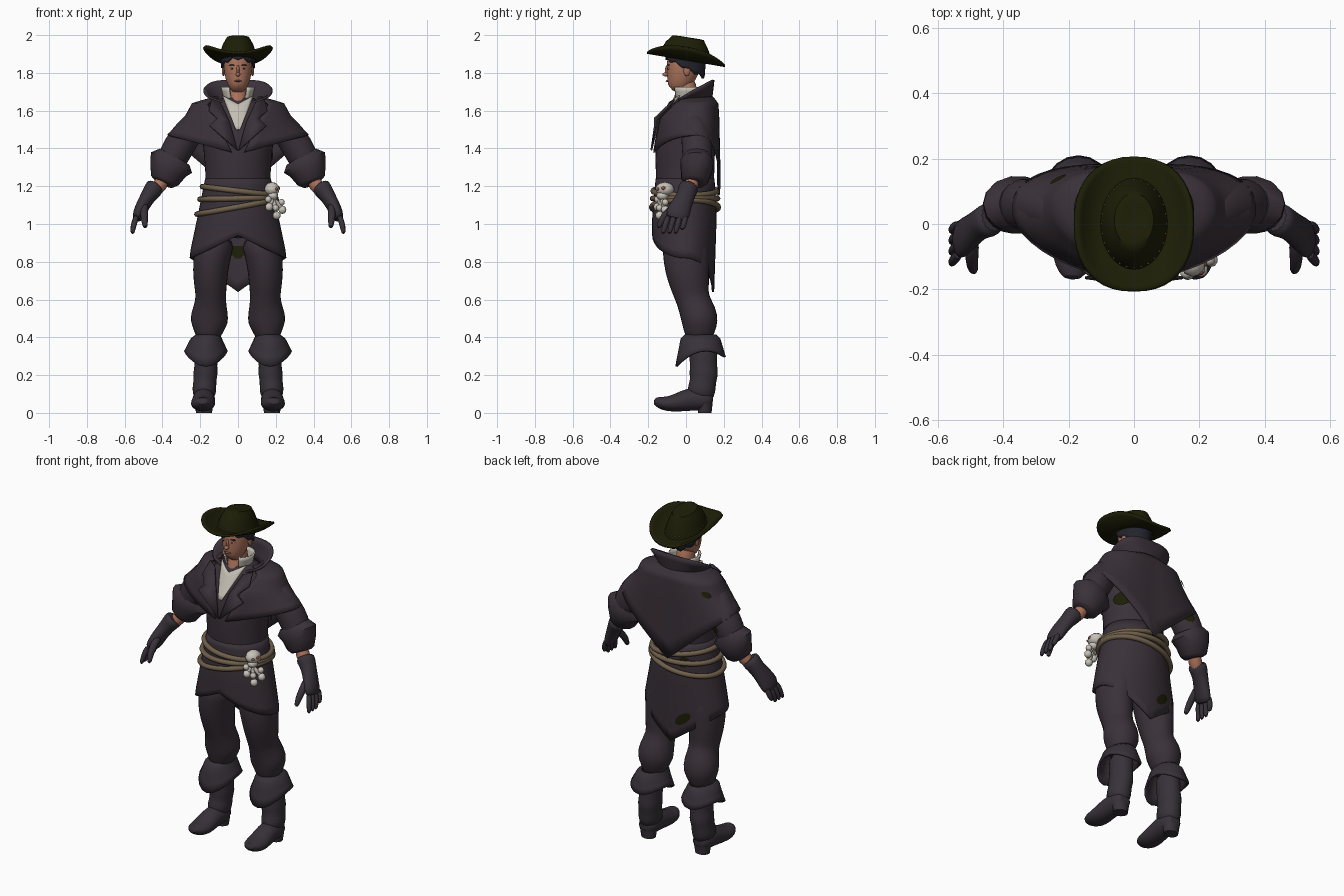
import bpy, bmesh
from math import sin, cos, pi, radians, copysign
from mathutils import Vector, Matrix

cube = bpy.data.objects.get("Cube")
if cube:
    bpy.data.objects.remove(cube, do_unlink=True)


def material(name, *rgb):
    m = bpy.data.materials.new(name)
    m.use_nodes = True
    colour = (*rgb, 1)
    m.diffuse_color = colour
    m.node_tree.nodes["Principled BSDF"].inputs["Base Color"].default_value = colour
    return m


COAT = material("dark plum cloth", .042, .031, .041)
LEATHER = material("dark leather", .039, .031, .041)
OLIVE = material("dark olive felt", .012, .013, .002)
SKIN = material("tanned skin", .41, .17, .105)
LIPS = material("lip brown", .27, .09, .06)
SHIRT = material("off white linen", .55, .52, .45)
ROPE = material("rope brown", .16, .115, .07)
BONE = material("pale bone", .58, .54, .48)
HAIR = material("blue black hair", .017, .017, .026)


def finish(name, bm, mat, mirror=False, thick=0, subdivide=0):
    """Turn a bmesh into a smooth object with the usual modifiers."""
    bmesh.ops.remove_doubles(bm, verts=bm.verts, dist=.00005)
    bmesh.ops.recalc_face_normals(bm, faces=bm.faces)
    mesh = bpy.data.meshes.new(name)
    bm.to_mesh(mesh)
    bm.free()
    mesh.materials.append(mat)
    mesh.polygons.foreach_set("use_smooth", [True] * len(mesh.polygons))
    mesh.set_sharp_from_angle(angle=radians(50))
    ob = bpy.data.objects.new(name, mesh)
    bpy.context.collection.objects.link(ob)
    if mirror:
        ob.modifiers.new("mirror", "MIRROR").use_mirror_merge = False
    if thick:
        solid = ob.modifiers.new("thickness", "SOLIDIFY")
        solid.thickness, solid.offset = thick, 0
    if subdivide:
        ob.modifiers.new("smooth", "SUBSURF").levels = subdivide
        ob.modifiers["smooth"].render_levels = subdivide
    return ob


def surf(name, fn, nu, nv, mat, **options):
    """Sheet from a function of u and v, both running 0 to 1."""
    bm = bmesh.new()
    grid = [[bm.verts.new(fn(i / nu, j / nv)) for i in range(nu + 1)] for j in range(nv + 1)]
    for low, high in zip(grid, grid[1:]):
        for i in range(nu):
            bm.faces.new((low[i], low[i + 1], high[i + 1], high[i]))
    return finish(name, bm, mat, **options)


def loft(name, rows, mat, sides=14, mirror=False, subdivide=1):
    """Capped tube through rows of x, y, z, width, depth."""
    bm = bmesh.new()
    points = [Vector(r[:3]) for r in rows]
    rings = []
    for i, row in enumerate(rows):
        tangent = (points[min(i + 1, len(rows) - 1)] - points[max(i - 1, 0)]).normalized()
        side = (Vector((1, 0, 0)) - tangent * tangent.x).normalized()
        other = tangent.cross(side)
        rings.append([bm.verts.new(points[i] + side * row[3] * cos(k * 2 * pi / sides)
                                   + other * row[4] * sin(k * 2 * pi / sides)) for k in range(sides)])
    for low, high in zip(rings, rings[1:]):
        for k in range(sides):
            n = (k + 1) % sides
            bm.faces.new((low[k], low[n], high[n], high[k]))
    bm.faces.new(rings[0])
    bm.faces.new(rings[-1])
    return finish(name, bm, mat, mirror=mirror, subdivide=subdivide)


def balls(name, items, mat, mirror=False, detail=10):
    """One mesh of ellipsoids given as (centre, radii)."""
    bm = bmesh.new()
    for centre, radii in items:
        place = Matrix.Translation(centre) @ Matrix.Diagonal((*radii, 1))
        bmesh.ops.create_uvsphere(bm, u_segments=detail, v_segments=detail // 2 + 1, radius=1, matrix=place)
    return finish(name, bm, mat, mirror=mirror)


def along(rows, t):
    """Blend evenly spaced rows at t from 0 to 1."""
    t = min(max(t, 0), 1) * (len(rows) - 1)
    i = min(int(t), len(rows) - 2)
    return [a + (b - a) * (t - i) for a, b in zip(rows[i], rows[i + 1])]


def turn(u, gap=0):
    """Angle for u, going round from the front, leaving a front gap."""
    return -pi / 2 + gap + u * (2 * pi - 2 * gap)


def patch(name, fn, cu, cv, du, dv, scale):
    """Worn round patch lying on a sheet."""
    def spot(u, v):
        x, y, z = fn(cu + du * v * cos(2 * pi * u), cv + dv * v * sin(2 * pi * u))
        return x * scale, y * scale, z
    surf(name, spot, 10, 3, OLIVE)


# Torso, legs and boots
loft("coat_body", [(0, 0, .92, .17, .12), (0, -.01, 1.05, .185, .145), (0, -.005, 1.15, .178, .15),
                   (0, -.005, 1.25, .172, .157), (0, -.005, 1.4, .185, .162), (0, 0, 1.5, .2, .152),
                   (0, .01, 1.58, .19, .12), (0, .03, 1.64, .12, .1), (0, .03, 1.68, .08, .08)], COAT, 20)
loft("trouser_legs", [(.11, 0, .95, .11, .13), (.135, 0, .85, .102, .128), (.147, .005, .75, .097, .12),
                      (.145, .025, .65, .086, .102), (.144, .035, .6, .08, .088), (.15, .065, .53, .1, .1),
                      (.152, .075, .48, .104, .1), (.157, .07, .43, .078, .083), (.16, .07, .37, .055, .065)],
     COAT, mirror=True)
loft("boot_shafts", [(.165, .085, .38, .06, .078), (.168, .092, .3, .065, .077), (.17, .092, .25, .06, .072),
                     (.172, .095, .21, .068, .08), (.175, .09, .17, .06, .07), (.178, .085, .13, .067, .076),
                     (.18, .07, .07, .06, .075)], LEATHER, mirror=True)
loft("boot_feet", [(.18, .145, .07, .035, .035), (.18, .11, .07, .06, .058), (.18, .04, .075, .06, .064),
                   (.183, -.02, .062, .063, .056), (.185, -.08, .047, .068, .043), (.187, -.13, .05, .058, .036),
                   (.19, -.172, .066, .026, .02)], LEATHER, mirror=True)
loft("boot_heels", [(.18, .1, 0, .042, .036), (.18, .1, .05, .05, .042)], LEATHER, mirror=True, subdivide=0)


def boot_cuff(u, v):
    a = turn(u)
    s = sin(a)
    rx, ry, cx, z = along([(.06, .08, .16, .41), (.078, .1, .168, .39), (.11, .128, .17, 0)], v)
    hem = .325 - .055 * s * s + .025 * s
    if v > .5:
        z = .39 + (hem - .39) * (v - .5) * 2
    return cx + rx * cos(a), .077 + ry * s, z


surf("boot_cuffs", boot_cuff, 20, 6, LEATHER, mirror=True, thick=.012)

# Coat skirt with a pointed tail
SKIRT = [(.168, .15), (.208, .168), (.25, .168)]


def skirt(u, v):
    a = turn(u)
    s, c = sin(a), cos(a)
    hem = .82 + (1 - abs(c)) * (.12 if s < 0 else -.18)
    z = 1.24 + (hem - 1.24) * v
    rx, ry = along(SKIRT, (1.24 - z) / .4)
    return rx * c, ry * s - .005 - .02 * v * max(s, 0), z


surf("coat_skirt", skirt, 36, 10, COAT, thick=.012)
patch("tail_patch", skirt, .55, .82, .03, .06, 1.05)
patch("waist_patch", skirt, .57, .2, .03, .06, 1.05)
patch("lining_patch", skirt, .5, .66, .03, .06, .95)

# Shoulder cape, collar and lapels
CAPE = [(1.67, .12, .1, .04), (1.635, .24, .135, .03), (1.56, .28, .163, .005), (1.47, .37, .172, 0)]


def cape(u, v):
    a = turn(u, radians(60 - 55 * v))
    s, c = sin(a), cos(a)
    z, rx, ry, cy = along(CAPE, v)
    drop = (1 - abs(c)) * (.32 if s > 0 else .1)
    z -= drop * max(0, v * 3 - 2)
    bulge = copysign(abs(s) ** (.8 if s > 0 else 1.1), s)
    return rx * c, cy + ry * bulge + .04 * v * abs(c), z


def collar(u, v):
    a = turn(u, radians(35))
    s, c = sin(a), cos(a)
    top = 1.71 + (.053 if s > 0 else .06) * s
    x = (.115 + .065 * v) * copysign(abs(c) ** (1 - .4 * v), c)
    return x, .03 + .015 * v + .1 * s, 1.64 + (top - 1.64) * v


surf("shoulder_cape", cape, 40, 12, COAT, thick=.012)
surf("coat_collar", collar, 32, 4, COAT, thick=.012)
patch("cape_patch", cape, .68, .58, .025, .08, 1.06)
bm = bmesh.new()
bm.faces.new([bm.verts.new(p) for p in (
    (.003, -.184, 1.39), (.15, -.165, 1.52), (.11, -.165, 1.56), (.155, -.115, 1.6),
    (.14, -.06, 1.66), (.095, -.085, 1.645), (.045, -.145, 1.54))])
finish("lapels", bm, COAT, mirror=True, thick=.009)


# Shirt front and open shirt collar
def shirt(u, v):
    x = (u * 2 - 1) * (.012 + .07 * v)
    z = 1.5 + .18 * v - .045 * v * (1 - abs(u * 2 - 1))
    return x, -.172 + .62 * (z - 1.5) + 4 * x * x, z


def shirt_collar(u, v):
    a = turn(u, radians(32))
    return (.07 + .018 * v) * cos(a), .01 + (.07 + .012 * v) * sin(a), 1.655 + .07 * v


surf("shirt_front", shirt, 8, 6, SHIRT, thick=.006)
surf("shirt_collar", shirt_collar, 20, 3, SHIRT, thick=.008)

# Arms, turned cuffs and gloves
loft("sleeves", [(.19, .03, 1.57, .07, .075), (.26, .05, 1.49, .08, .078), (.315, .06, 1.41, .087, .085),
                 (.355, .06, 1.33, .08, .08), (.39, .045, 1.25, .055, .055)], COAT, mirror=True)
loft("sleeve_cuffs", [(.335, .06, 1.355, .09, .075), (.352, .058, 1.325, .122, .09), (.37, .055, 1.285, .1, .085),
                      (.388, .045, 1.23, .077, .072), (.395, .042, 1.215, .055, .055)],
     COAT, mirror=True, subdivide=0)
loft("wrists", [(.38, .045, 1.26, .045, .045), (.45, .01, 1.15, .038, .038)], SKIN, mirror=True)
loft("gloves", [(.43, .02, 1.208, .05, .054), (.448, .01, 1.185, .053, .055), (.473, 0, 1.15, .042, .047),
                (.503, -.025, 1.1, .037, .058), (.526, -.045, 1.05, .034, .066), (.538, -.052, 1.02, .023, .055)],
     LEATHER, mirror=True)
for finger, d in zip(("index", "middle", "ring", "little"), (-.045, -.015, .015, .045)):
    tip = .943 + .025 * (d > .04)
    loft(finger + "_fingers", [(.535, -.046 + d, 1.05, .017, .017), (.553, -.06 + d * 1.1, .995, .017, .017),
                               (.56, -.075 + d * 1.1, tip, .012, .012)], LEATHER, 8, mirror=True)
loft("thumbs", [(.493, -.04, 1.11, .024, .026), (.498, -.1, 1.06, .022, .022), (.495, -.13, 1.02, .02, .02),
                (.49, -.148, .975, .013, .013)], LEATHER, 8, mirror=True)


# Worn patches on the coat side and one sleeve
def coat_side(u, v):
    return .188 * cos(turn(u)), .164 * sin(turn(u)), 1.3 + .1 * v


def sleeve_side(u, v):
    z = 1.36 + .1 * v
    a = turn(u)
    return -.315 + (z - 1.41) * .5 + .1 * cos(a), .06 + .086 * sin(a), z


patch("side_patch", coat_side, .34, .65, .05, .4, 1.02)
patch("sleeve_patch", sleeve_side, .42, .35, .06, .3, 1)

# Head and face
loft("neck", [(0, 0, 1.61, .06, .09), (0, 0, 1.66, .055, .072), (0, .005, 1.7, .052, .055),
              (0, 0, 1.78, .05, .05)], SKIN)
loft("head", [(0, -.072, 1.708, .026, .03), (0, -.055, 1.726, .048, .054), (0, -.032, 1.765, .068, .076),
              (0, -.015, 1.82, .076, .09), (0, -.01, 1.87, .078, .092), (0, -.005, 1.93, .055, .07)], SKIN, 18)
balls("nose", [((0, -.098, 1.81), (.009, .014, .032)), ((0, -.108, 1.792), (.013, .017, .011))], SKIN)
balls("ears", [((.077, .005, 1.81), (.009, .018, .028))], SKIN, mirror=True)
balls("eye_whites", [((.03, -.09, 1.823), (.012, .007, .005))], SHIRT, mirror=True)
balls("pupils_and_brows", [((.03, -.096, 1.823), (.005, .003, .004)),
                           ((.031, -.093, 1.841), (.018, .008, .003))], HAIR, mirror=True)
balls("lips", [((0, -.097, 1.757), (.02, .011, .005))], LIPS)


def hair(u, v):
    a = turn(u)
    hem = 1.825 - .05 * sin(a) + .008 * sin(9 * a)
    r = 1 - .06 * v * v * (sin(a) > 0)
    return .085 * r * cos(a), -.002 + .102 * r * sin(a), 1.91 + (hem - 1.91) * v


surf("hair", hair, 36, 5, HAIR, thick=.01)


# Wide hat with upturned sides and a row of studs
def brim(u, v):
    a = turn(u)
    s, c = (copysign(abs(w) ** (1 - .14 * v), w) for w in (sin(a), cos(a)))
    y = (.12 + .086 * v) * s
    return (.09 + .09 * v) * c, y, 1.872 - .17 * y + .063 * (v * c) ** 2


def crown(u, v):
    a = turn(u)
    rx, ry, z, cy = along([(.105, .142, 1.872, 0), (.093, .127, 1.915, .001), (.081, .11, 1.95, .004),
                           (.06, .082, 1.988, .012), (.04, .055, 1.99, .018), (0, 0, 1.985, .02)], v)
    y = cy + ry * sin(a)
    return rx * cos(a), y, z - .16 * y


surf("hat_brim", brim, 40, 6, OLIVE, thick=.012)
surf("hat_crown", crown, 32, 10, OLIVE)
balls("hat_studs", [(crown(i / 28, .1), (.004,) * 3) for i in range(28)], ROPE, detail=6)

# Rope belts, tilted differently
for number, (height, tilt) in enumerate(((1.175, -.12), (1.135, .02), (1.09, .2))):
    path = bpy.data.curves.new("rope_belt", "CURVE")
    path.dimensions = "3D"
    path.bevel_depth, path.bevel_resolution = .015, 2
    line = path.splines.new("POLY")
    line.points.add(47)
    line.use_cyclic_u = True
    for i, point in enumerate(line.points):
        a = turn(i / 48)
        z = height + tilt * cos(a) * .19
        rx, ry = along(SKIRT, (1.24 - z) / .4)
        point.co = ((rx + .012) * cos(a), (ry + .013) * sin(a) - .005, z, 1)
    path.materials.append(ROPE)
    bpy.context.collection.objects.link(bpy.data.objects.new(f"rope_belt_{number + 1}", path))

# Skull charm and hanging bones
balls("skull_charm", [((.18, -.112, 1.185), (.042, .05, .037)), ((.186, -.125, 1.15), (.028, .032, .024))], BONE)
balls("skull_markings", [((.216, -.12, 1.19), (.008, .012, .01)), ((.203, -.148, 1.185), (.01, .008, .008))], LIPS)
for side, (x, y, z) in enumerate(((.165, -.15, 1.09), (.205, -.14, 1.045), (.235, -.11, 1.075))):
    loft(f"hanging_bone_{side + 1}", [(.185, -.13, 1.14, .014, .014), (x, y, z, .014, .014)], BONE, 8)
    balls(f"bone_knuckle_{side + 1}", [((x, y, z), (.022,) * 3), ((x - .005, y, z + .04), (.018,) * 3)], BONE)
